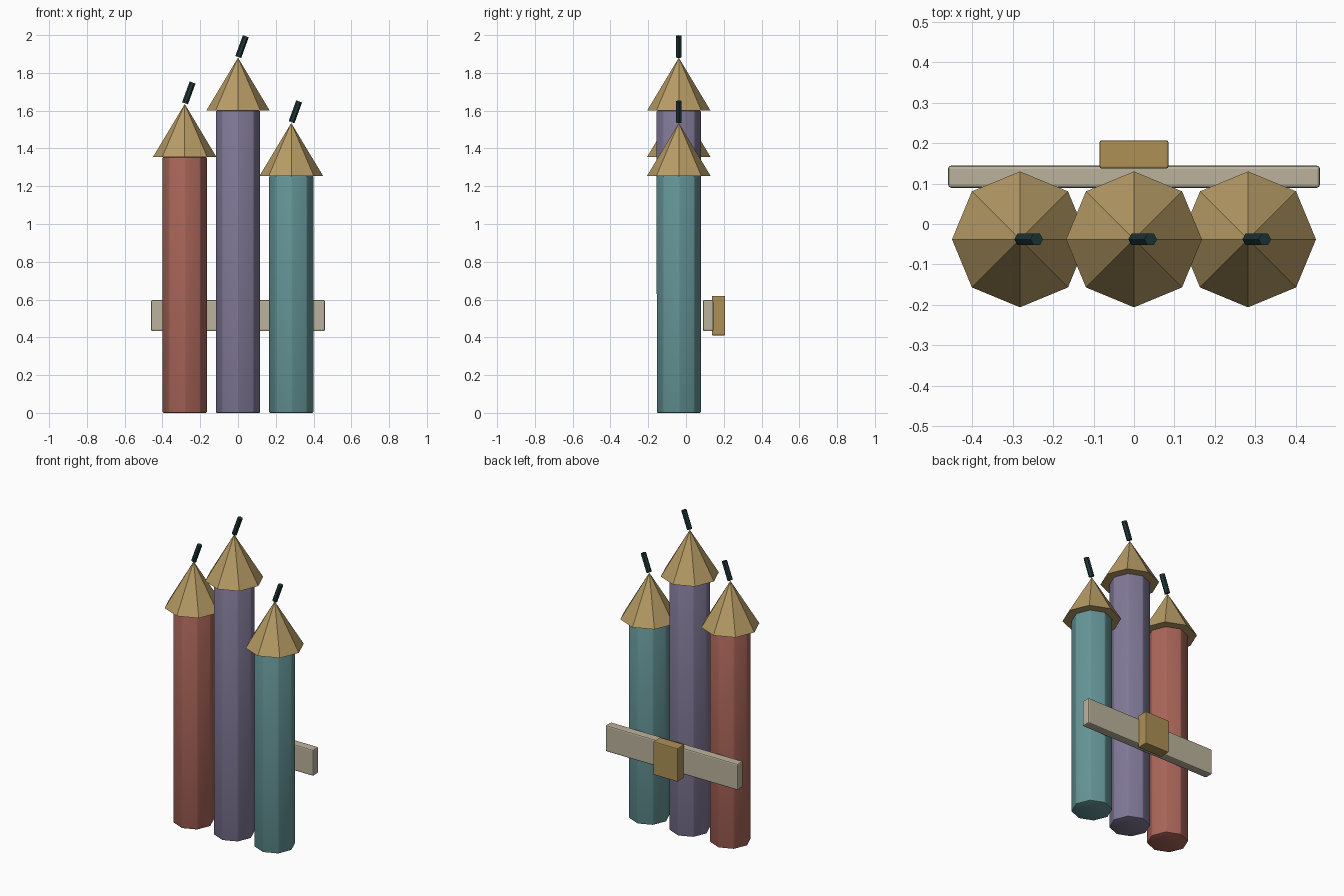
import bpy
import math

cube = bpy.data.objects.get("Cube")
if cube:
    bpy.data.objects.remove(cube, do_unlink=True)


def material(name, rgb):
    mat = bpy.data.materials.new(name)
    mat.use_nodes = True
    mat.diffuse_color = (*rgb, 1)
    mat.node_tree.nodes["Principled BSDF"].inputs["Base Color"].default_value = (*rgb, 1)
    return mat


RED = material("brick red", (0.40, 0.13, 0.10))
PURPLE = material("dusty purple", (0.22, 0.19, 0.31))
TEAL = material("soft teal", (0.13, 0.30, 0.31))
STRAW = material("straw", (0.47, 0.33, 0.13))
CREAM = material("pale cream", (0.50, 0.45, 0.34))
OCHRE = material("ochre", (0.42, 0.28, 0.09))
DARK = material("fuse dark green", (0.013, 0.035, 0.038))


def finish(name, mat, bevel=0, smooth=0):
    obj = bpy.context.object
    obj.name = name
    obj.data.materials.append(mat)
    if bevel:
        bpy.ops.object.transform_apply(location=False, rotation=False, scale=True)
        mod = obj.modifiers.new("soft edges", "BEVEL")
        mod.width = bevel
        mod.segments = 2
        bpy.ops.object.modifier_apply(modifier=mod.name)
    if smooth:
        bpy.ops.object.shade_smooth_by_angle(angle=math.radians(smooth))
    return obj


def box(name, mat, size, loc, bevel):
    bpy.ops.mesh.primitive_cube_add(size=1, location=loc)
    bpy.context.object.scale = size
    finish(name, mat, bevel)


ROW_Y = -0.038
TILT = math.radians(20)


def rocket(side, x, height, mat):
    # Eight-sided tube
    bpy.ops.mesh.primitive_cylinder_add(vertices=8, radius=0.118, depth=height,
                                        location=(x, ROW_Y, height / 2))
    finish(side + "_tube", mat, 0.006, 35)
    # Overhanging pointed cap
    bpy.ops.mesh.primitive_cone_add(vertices=8, radius1=0.168, radius2=0, depth=0.28,
                                    location=(x, ROW_Y, height + 0.14))
    finish(side + "_cap", STRAW)
    # Leaning fuse
    bpy.ops.mesh.primitive_cylinder_add(vertices=6, radius=0.0165, depth=0.117,
                                        location=(x + 0.0215, ROW_Y, height + 0.339))
    fuse = finish(side + "_fuse", DARK)
    fuse.data.transform(fuse.matrix_world.Rotation(math.pi / 2, 4, "Z"))
    fuse.rotation_euler.y = TILT


rocket("right", -0.282, 1.355, RED)
rocket("middle", 0, 1.6, PURPLE)
rocket("left", 0.282, 1.255, TEAL)

# Backing board and the block behind it
box("back_board", CREAM, (0.92, 0.055, 0.165), (0, 0.117, 0.515), 0.008)
box("back_block", OCHRE, (0.17, 0.07, 0.21), (0, 0.172, 0.515), 0.005)
